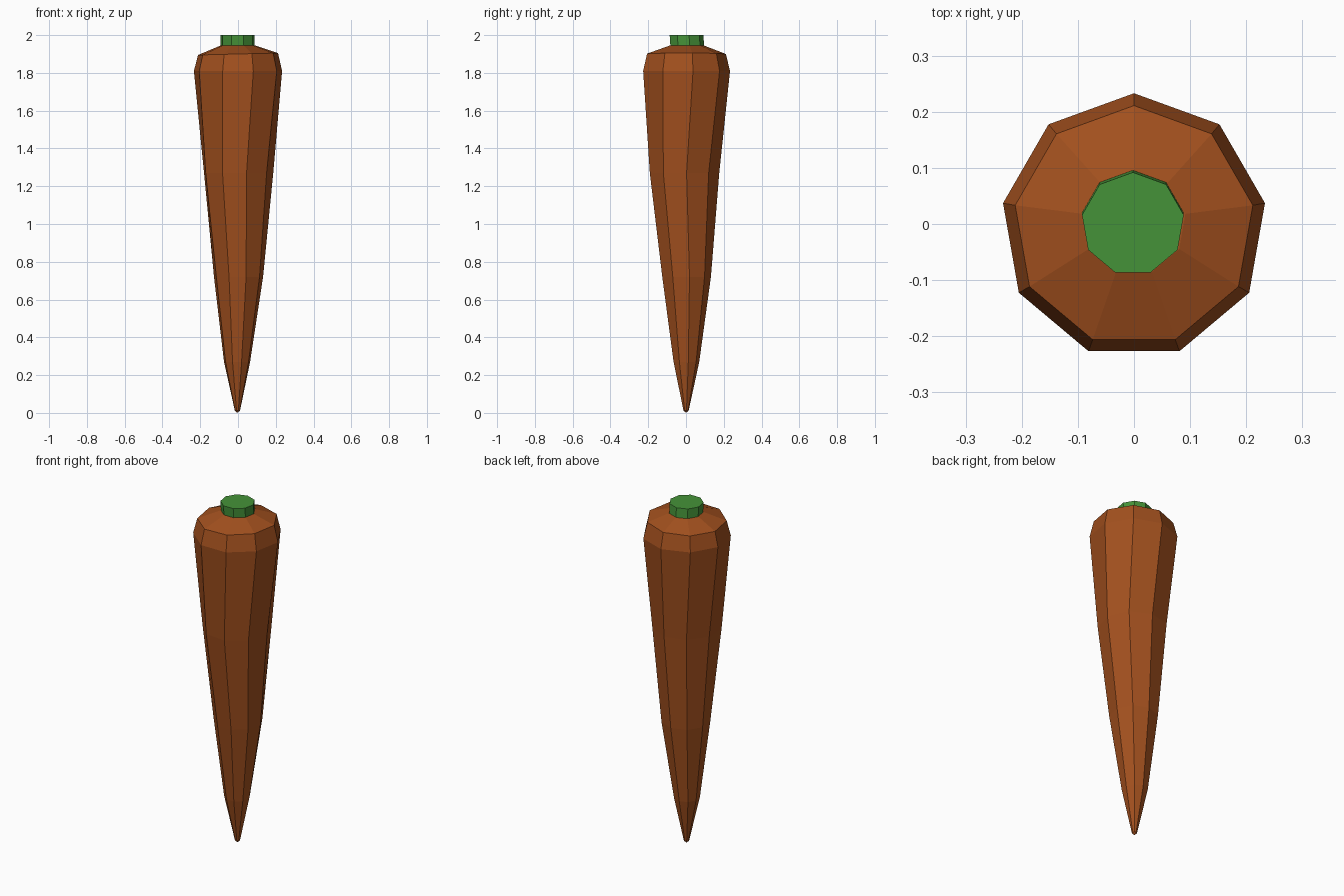
import bpy, bmesh
from math import sin, cos, radians

if "Cube" in bpy.data.objects:
    bpy.data.objects.remove(bpy.data.objects["Cube"])

SIDES = 9


def material(name, color):
    mat = bpy.data.materials.new(name)
    mat.diffuse_color = color
    mat.use_nodes = True
    mat.node_tree.nodes["Principled BSDF"].inputs["Base Color"].default_value = mat.diffuse_color
    return mat


def lofted(name, rings, mat, tip=None):
    """Loft nine-sided rings given as (z, radius, twist in degrees, x, y)."""
    bm = bmesh.new()
    loops = []
    for z, r, twist, x, y in rings:
        loop = []
        for i in range(SIDES):
            a = radians(90 + twist + i * 360 / SIDES)
            loop.append(bm.verts.new((x + r * cos(a), y + r * sin(a), z)))
        loops.append(loop)
    for low, high in zip(loops, loops[1:]):
        for i in range(SIDES):
            j = (i + 1) % SIDES
            bm.faces.new((low[i], low[j], high[j], high[i]))
    bm.faces.new(loops[-1])
    if tip:
        point = bm.verts.new(tip)
        for i in range(SIDES):
            bm.faces.new((point, loops[0][(i + 1) % SIDES], loops[0][i]))
    else:
        bm.faces.new(loops[0][::-1])
    bmesh.ops.recalc_face_normals(bm, faces=bm.faces)
    mesh = bpy.data.meshes.new(name)
    bm.to_mesh(mesh)
    bm.free()
    mesh.materials.append(mat)
    obj = bpy.data.objects.new(name, mesh)
    bpy.context.collection.objects.link(obj)
    return obj


orange = material("root_orange", (0.36, 0.08, 0.013, 1))
green = material("stem_green", (0.06, 0.29, 0.04, 1))

# Tapered root with a slight twist and a bevelled shoulder
root = lofted("carrot_root", [
    (0.012, 0.014, 0, -0.003, 0),
    (0.27, 0.070, 0, -0.005, 0),
    (0.72, 0.132, -2, 0.002, 0),
    (1.27, 0.187, -6, 0, -0.01),
    (1.81, 0.237, 0, 0, -0.004),
    (1.90, 0.215, 0, 0, -0.004),
    (1.945, 0.093, 0, 0, 0.002),
], orange, tip=(-0.003, 0, 0))

# Uneven shoulder: the right side sits slightly higher
for v in root.data.vertices:
    if 1.89 < v.co.z < 1.91:
        v.co.z += 0.025 * v.co.x

# Trimmed leaf stalk
lofted("stem", [
    (1.94, 0.092, 0, -0.002, 0.004),
    (2.0, 0.092, 0, -0.002, 0),
], green)
